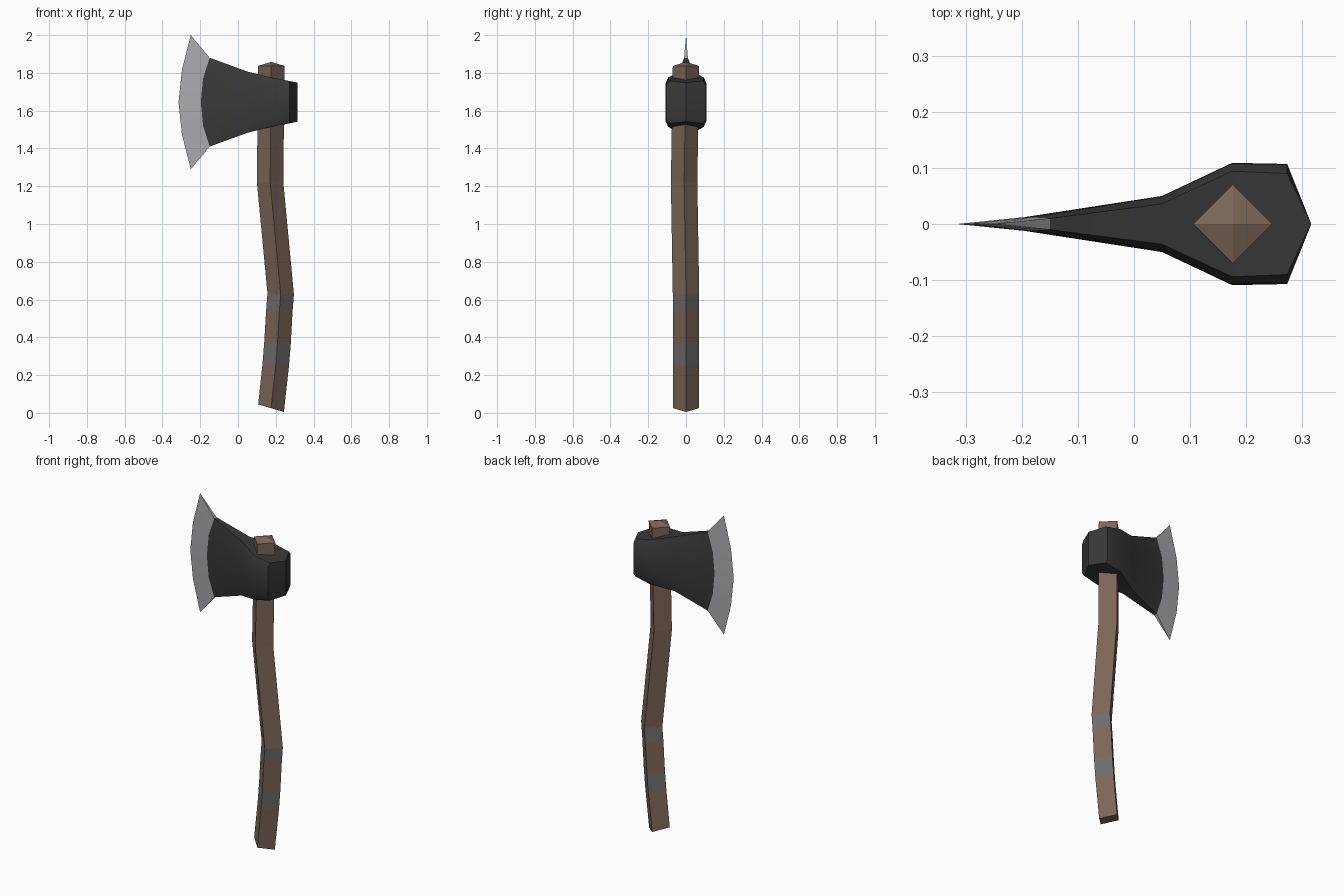
import bpy, bmesh, math

if "Cube" in bpy.data.objects:
    bpy.data.objects.remove(bpy.data.objects["Cube"])


def material(name, rgb):
    m = bpy.data.materials.new(name)
    m.diffuse_color = (*rgb, 1)
    m.use_nodes = True
    m.node_tree.nodes["Principled BSDF"].inputs["Base Color"].default_value = m.diffuse_color
    return m


wood = material("brown wood", (0.2, 0.133, 0.097))
wrap = material("grey wrap", (0.16, 0.15, 0.145))
iron = material("dark iron", (0.04, 0.04, 0.04))
steel = material("bright steel", (0.40, 0.405, 0.43))


def loft(name, rings, mats, smooth=None, caps=False):
    """Join successive rings of points; returns the object."""
    bm = bmesh.new()
    vs = [[bm.verts.new(p) for p in r] for r in rings]
    n = len(rings[0])
    for a, b in zip(vs, vs[1:]):
        for i in range(n):
            j = (i + 1) % n
            bm.faces.new((a[i], a[j], b[j], b[i]))
    if caps:
        bm.faces.new(vs[0])
        bm.faces.new(vs[-1])
    bmesh.ops.remove_doubles(bm, verts=bm.verts, dist=1e-4)
    bmesh.ops.recalc_face_normals(bm, faces=bm.faces)
    me = bpy.data.meshes.new(name)
    bm.to_mesh(me)
    bm.free()
    for m in mats:
        me.materials.append(m)
    if smooth:
        me.shade_smooth()
        me.set_sharp_from_angle(angle=math.radians(smooth))
    ob = bpy.data.objects.new(name, me)
    bpy.context.collection.objects.link(ob)
    return ob


# Handle: bent diamond bar; each entry is centre x, centre y, z, tilt, radius
path = [(0.175, 0, 0.025, 0.02, 0.068), (0.2, 0, 0.257, 0.008, 0.07),
        (0.209, 0, 0.368, 0.007, 0.07), (0.219, 0, 0.543, 0.004, 0.07),
        (0.226, 0, 0.63, 0.002, 0.07), (0.17, -0.01, 1.22, 0, 0.07),
        (0.176, 0, 1.837, 0, 0.07), (0.176, 0, 1.858, 0, 0.0)]
rings = [[(x - r, y, z + t), (x, y - r, z), (x + r, y, z - t), (x, y + r, z)]
         for x, y, z, t, r in path]
handle = loft("handle", rings, [wood, wrap])
bm = bmesh.new()
bm.from_mesh(handle.data)
bm.verts.ensure_lookup_table()
bm.faces.new(bm.verts[:4])          # flat butt
bmesh.ops.recalc_face_normals(bm, faces=bm.faces)
for f in bm.faces:                  # painted grip bands by height
    z = f.calc_center_median().z
    f.material_index = int(0.28 < z < 0.35 or 0.56 < z < 0.61)
bm.to_mesh(handle.data)
bm.free()


def section(xs, zs, ys):
    """Closed ring from rim, shoulder and middle values, mirrored in z and y."""
    half = list(zip(xs, ys, zs))
    mid = 1.645
    side = [(x, -y, mid + z) for x, y, z in half]
    side += [(x, -y, mid - z) for x, y, z in half[-2::-1]]
    return side + [(x, -y, z) for x, y, z in reversed(side)]


# Head: sections from the bit back to the poll
bit = section((-0.15, -0.185, -0.197), (0.235, 0.125, 0), (0.010, 0.012, 0.012))
head = [bit,
        section((0.05,) * 3, (0.162, 0.125, 0), (0.036, 0.049, 0.05)),
        section((0.175,) * 3, (0.131, 0.1, 0), (0.094, 0.108, 0.109)),
        section((0.273,) * 3, (0.112, 0.09, 0), (0.09, 0.106, 0.107)),
        section((0.316,) * 3, (0.103, 0.085, 0), (0, 0, 0))]
loft("axe_head", head, [iron], smooth=30)

# Sharpened blade edge
edge = section((-0.25, -0.297, -0.315), (0.355, 0.17, 0), (0, 0, 0))
loft("blade_edge", [bit, edge], [steel], smooth=30)
